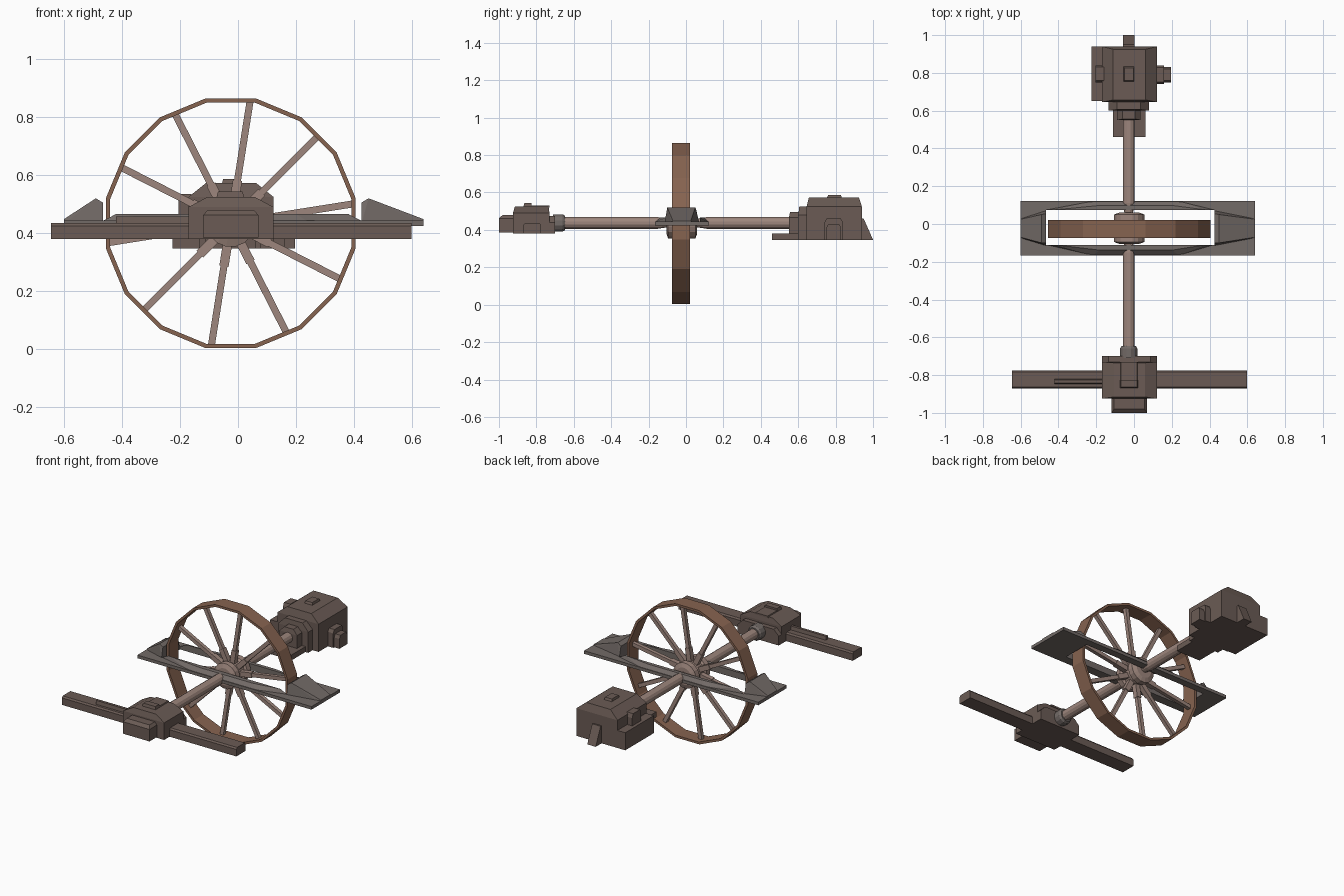
import bpy, bmesh, math
from mathutils import Vector, Matrix

if "Cube" in bpy.data.objects:
    bpy.data.objects.remove(bpy.data.objects["Cube"])


def material(name, color):
    m = bpy.data.materials.new(name)
    m.diffuse_color = (*color, 1)
    m.use_nodes = True
    m.node_tree.nodes["Principled BSDF"].inputs["Base Color"].default_value = m.diffuse_color
    return m


DARK = material("dark_wood", (0.145, 0.105, 0.09))
RIM = material("rim_wood", (0.24, 0.125, 0.08))
PALE = material("pale_wood", (0.34, 0.24, 0.205))
GREY = material("grey_wood", (0.17, 0.145, 0.135))
CX, CY, CZ = -0.025, -0.025, 0.434   # wheel centre


def finish(name, bm, mat):
    bmesh.ops.recalc_face_normals(bm, faces=bm.faces[:])
    me = bpy.data.meshes.new(name)
    bm.to_mesh(me)
    bm.free()
    me.materials.append(mat)
    ob = bpy.data.objects.new(name, me)
    bpy.context.collection.objects.link(ob)
    return ob


def hull(name, pts, mat):
    bm = bmesh.new()
    for p in pts:
        bm.verts.new(p)
    bmesh.ops.convex_hull(bm, input=bm.verts[:])
    bmesh.ops.dissolve_limit(bm, angle_limit=0.01, verts=bm.verts[:], edges=bm.edges[:])
    return finish(name, bm, mat)


def block(name, x, y, z, mat=DARK, tx=0, ty0=0, ty1=0, zs=None):
    """Box whose top is inset by tx in x and ty0/ty1 in y above shoulder height zs."""
    zs = z[0] if zs is None else zs
    pts = [(a, b, c) for a in x for b in y for c in {z[0], zs}]
    pts += [(a, b, z[1]) for a in (x[0] + tx, x[1] - tx) for b in (y[0] + ty0, y[1] - ty1)]
    return hull(name, pts, mat)


def lathe(name, profile, sides, mat, x=CX, z=CZ, closed=False):
    """Rings of (radius, y) around a line parallel to y."""
    bm = bmesh.new()
    off = math.pi / sides
    rings = [[bm.verts.new((x + r * math.sin(2 * math.pi * i / sides + off), y,
                            z + r * math.cos(2 * math.pi * i / sides + off)))
              for i in range(sides)] for r, y in profile]
    pairs = list(zip(rings, rings[1:]))
    if closed:
        pairs.append((rings[-1], rings[0]))
    else:
        bm.faces.new(rings[0])
        bm.faces.new(rings[-1])
    for a, b in pairs:
        for i in range(sides):
            j = (i + 1) % sides
            bm.faces.new((a[i], a[j], b[j], b[i]))
    return finish(name, bm, mat)


# wheel rim
lathe("wheel_rim", [(0.439, -0.074), (0.439, 0.022), (0.424, 0.022), (0.424, -0.074)],
      16, RIM, closed=True)

# hub with narrower end collars
lathe("wheel_hub", [(0.055, -0.105), (0.082, -0.095), (0.082, -0.06), (0.07, -0.05),
                    (0.07, 0.005), (0.082, 0.015), (0.082, 0.05), (0.055, 0.06)], 16, PALE)

# spokes, each with a thicker root at the hub
for k in range(10):
    bm = bmesh.new()
    for r0, r1, w in ((0.05, 0.43, 0.024), (0.05, 0.15, 0.032)):
        bmesh.ops.create_cube(bm, size=1, matrix=Matrix.Translation(((r0 + r1) / 2, 0, 0))
                              @ Matrix.Diagonal((r1 - r0, w, w, 1)))
    a = math.radians(9 + 36 * k)
    bm.transform(Matrix.Translation((CX, CY, CZ)) @ Matrix.Rotation(-a, 4, 'Y'))
    finish(f"spoke_{k + 1}", bm, PALE)

# axle, necked where it enters the hub
lathe("axle", [(0.032, -0.72), (0.032, -0.15), (0.024, -0.10), (0.024, 0.06),
               (0.032, 0.11), (0.032, 0.60)], 12, PALE, x=-0.028, z=0.437)

# frame beams either side of the wheel: sloped section, raised in the middle
for label, yo, yi in (("front", -0.167, -0.11), ("rear", 0.122, 0.075)):
    block(f"{label}_beam", (-0.60, 0.64), sorted((yo, yi)), (0.424, 0.444), GREY)
    hull(f"{label}_beam_ridge",
         [(-0.47, yi, 0.44), (0.43, yi, 0.44), (-0.22, yo, 0.44), (0.24, yo, 0.44),
          (-0.42, yi, 0.466), (0.38, yi, 0.466),
          (-0.18, (yo + yi) / 2, 0.466), (0.20, (yo + yi) / 2, 0.466)], GREY)

# end plates of the frame with wedge-shaped fins
for label, xi, xt, xo in (("left", -0.465, -0.49, -0.60), ("right", 0.425, 0.45, 0.64)):
    block(f"{label}_end_plate", sorted((xi, xo)), (-0.167, 0.122), (0.424, 0.444), GREY)
    hull(f"{label}_fin",
         [(xi, -0.116, 0.43), (xi, 0.073, 0.43), (xi, -0.10, 0.505), (xi, 0.055, 0.505),
          (xt, -0.10, 0.52), (xt, 0.05, 0.52), (xo, -0.075, 0.43), (xo, 0.03, 0.43),
          (xo, -0.07, 0.448), (xo, 0.025, 0.448)], GREY)

# front crossbar and its housing
block("front_crossbar", (-0.645, 0.597), (-0.87, -0.775), (0.38, 0.435), ty0=0.008, ty1=0.008, zs=0.425)
block("crossbar_rod", (-0.42, -0.16), (-0.847, -0.82), (0.43, 0.458), ty0=0.005, ty1=0.005)
block("front_housing", (-0.17, 0.122), (-0.925, -0.73), (0.38, 0.525), tx=0.065, ty0=0.01, ty1=0.005, zs=0.49)
block("front_housing_back", (-0.17, 0.122), (-0.735, -0.70), (0.38, 0.475), tx=0.035, zs=0.44)
block("front_nose", (-0.12, 0.07), (-1.0, -0.92), (0.385, 0.48), tx=0.015, ty0=0.02, zs=0.462)
block("front_top_cap", (-0.075, 0.022), (-0.87, -0.73), (0.52, 0.531), tx=0.005, ty0=0.005)
block("front_top_block", (-0.075, 0.022), (-0.87, -0.825), (0.52, 0.543), tx=0.006, ty0=0.006)
lathe("front_axle_collar", [(0.048, -0.71), (0.048, -0.66), (0.04, -0.647)], 12, GREY, x=-0.028, z=0.437)

# rear housing
block("rear_housing", (-0.17, 0.122), (0.645, 0.94), (0.347, 0.573), tx=0.06, ty0=0.012, ty1=0.015, zs=0.525)
block("rear_side_skirt", (-0.226, -0.165), (0.65, 0.94), (0.347, 0.46))
block("rear_left_box", (-0.205, -0.16), (0.75, 0.84), (0.40, 0.535), ty0=0.01, ty1=0.01, zs=0.51)
block("rear_right_box", (0.115, 0.16), (0.74, 0.84), (0.347, 0.46), ty0=0.012, ty1=0.012, zs=0.44)
block("rear_right_lug", (0.15, 0.197), (0.75, 0.83), (0.347, 0.43), ty0=0.01, ty1=0.01, zs=0.41)
block("rear_top_block", (-0.057, 0.003), (0.75, 0.837), (0.565, 0.587), tx=0.006, ty0=0.01, ty1=0.01)
hull("rear_tail", [(x, y, z) for x in (-0.057, 0.003)
                   for y, z in ((0.92, 0.347), (1.0, 0.347), (0.985, 0.38), (0.95, 0.46), (0.92, 0.46))], DARK)

# stepped neck towards the wheel
block("rear_step_upper", (-0.135, 0.08), (0.60, 0.66), (0.347, 0.525), tx=0.045, ty0=0.006, zs=0.48)
block("rear_step_middle", (-0.09, 0.035), (0.55, 0.61), (0.347, 0.495), tx=0.03, ty0=0.006, zs=0.465)
block("rear_step_lower", (-0.112, 0.06), (0.46, 0.61), (0.347, 0.382))
